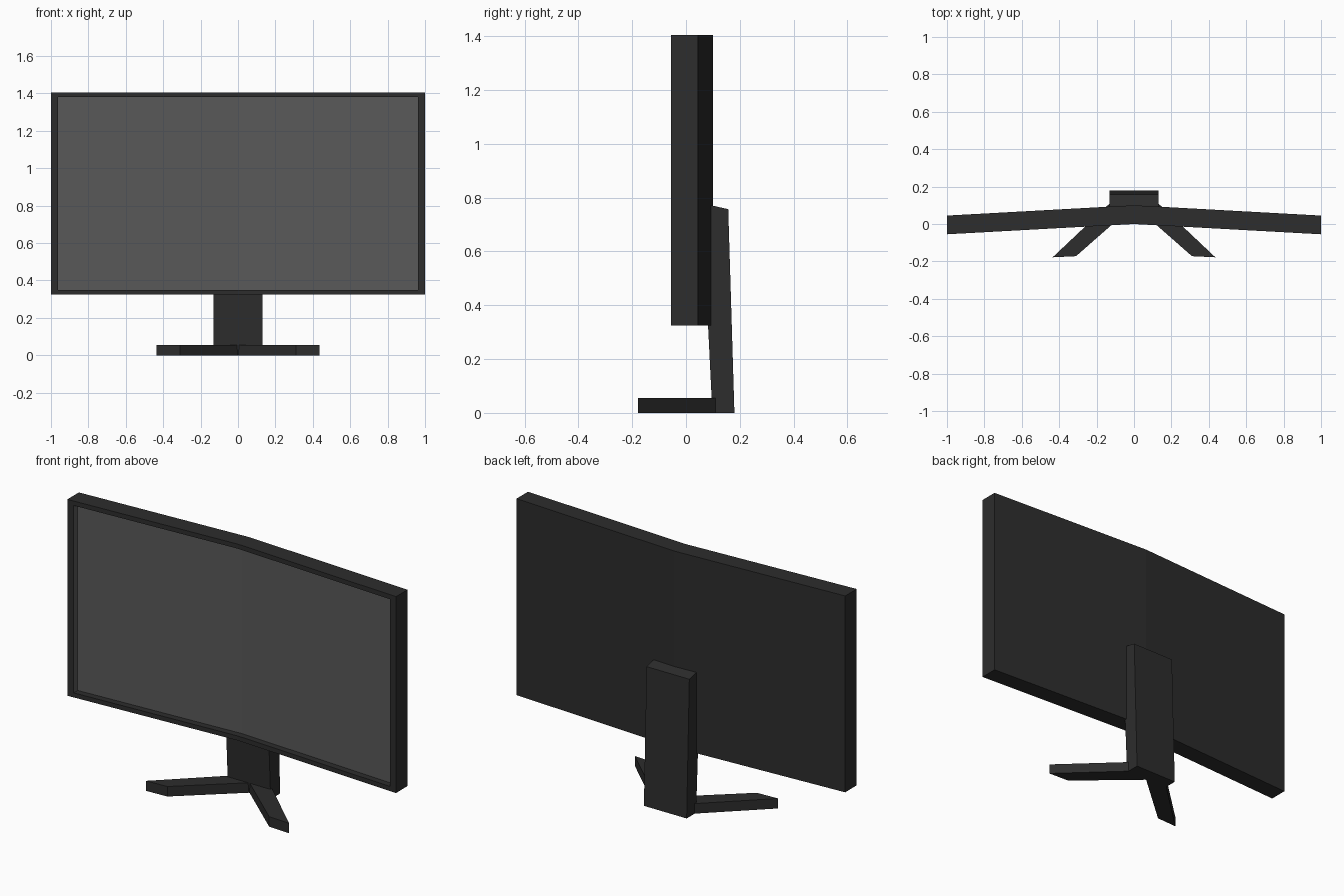
import bpy
import bmesh

cube = bpy.data.objects.get("Cube")
if cube:
    bpy.data.objects.remove(cube, do_unlink=True)


def material(name, value):
    mat = bpy.data.materials.new(name)
    mat.use_nodes = True
    colour = (value, value, value, 1)
    mat.diffuse_color = colour
    mat.node_tree.nodes["Principled BSDF"].inputs["Base Color"].default_value = colour
    return mat


black = material("matte black plastic", 0.026)
grey = material("grey screen", 0.1)


def prism(name, outline, place, low, high):
    """Extrude a 2D outline between two levels; place maps (a, b, level) to xyz."""
    bm = bmesh.new()
    rings = [[bm.verts.new(place(a, b, level)) for a, b in outline] for level in (low, high)]
    for ring in rings:
        bm.faces.new(ring)
    count = len(outline)
    for i in range(count):
        j = (i + 1) % count
        bm.faces.new((rings[0][i], rings[0][j], rings[1][j], rings[1][i]))
    bmesh.ops.recalc_face_normals(bm, faces=bm.faces)
    mesh = bpy.data.meshes.new(name)
    bm.to_mesh(mesh)
    bm.free()
    obj = bpy.data.objects.new(name, mesh)
    bpy.context.collection.objects.link(obj)
    mesh.materials.append(black)
    return obj


def upright(a, b, level):
    return (a, b, level)


def sideways(a, b, level):
    return (level, a, b)


# Display housing: a slab bent at the middle
bend = 0.055
bottom, top = 0.325, 1.405
housing = prism("display_housing",
                [(-1, -bend), (0, 0), (1, -bend), (1, 0.1 - bend), (0, 0.1), (-1, 0.1 - bend)],
                upright, bottom, top)
housing.data.materials.append(grey)

# Recessed screen: inset the two front faces, then sink them
bm = bmesh.new()
bm.from_mesh(housing.data)
screen = [f for f in bm.faces if f.normal.y < -0.9]
for depth in (0, 0.035):
    walls = bmesh.ops.inset_region(bm, faces=screen, thickness=0.01)["faces"]
    for v in {v for f in screen for v in f.verts}:
        side = 0 if abs(v.co.x) < 0.1 else (1 if v.co.x > 0 else -1)
        v.co.x = side * 0.963
        v.co.z = top - 0.025 if v.co.z > 0.8 else bottom + 0.025
        v.co.y = depth - bend * abs(v.co.x)
for f in screen:
    f.material_index = 1
for f in walls:
    f.normal_update()
    if abs(f.normal.x) > 0.7:
        f.material_index = 1
bm.to_mesh(housing.data)
bm.free()

# Stand column: leaning slab behind the display
prism("stand_column",
      [(0.098, 0), (0.18, 0), (0.157, 0.757), (0.1, 0.77), (0.06, 0.77)],
      sideways, -0.13, 0.13)

# Two splayed feet meeting at the column
for side, label in ((1, "left"), (-1, "right")):
    prism(label + "_foot",
          [(side * x, y) for x, y in ((0, 0.1), (0.13, 0.11), (0.435, -0.178), (0.31, -0.172))],
          upright, 0, 0.055)
